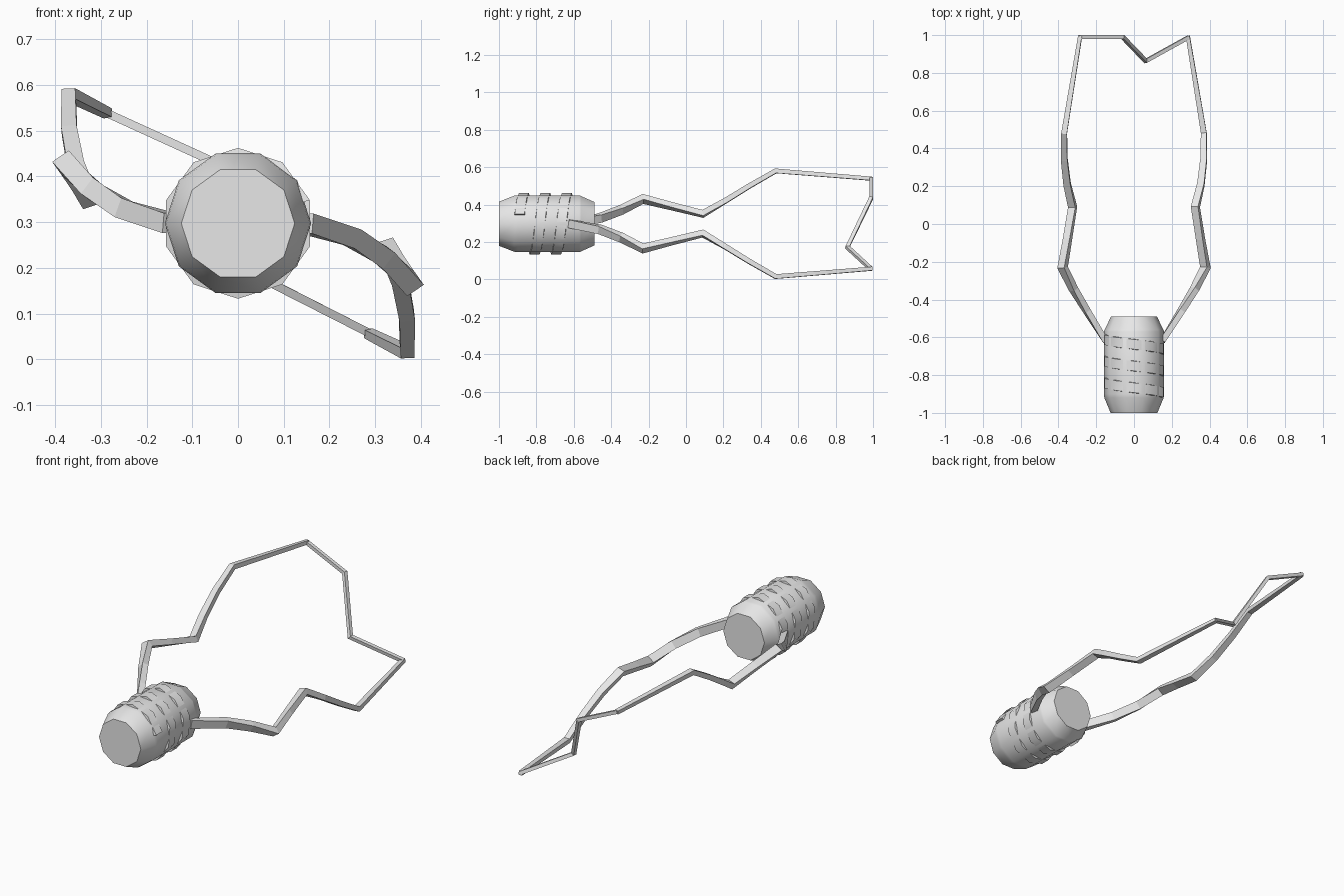
import bpy, bmesh, math
from mathutils import Vector

if "Cube" in bpy.data.objects:
    bpy.data.objects.remove(bpy.data.objects["Cube"])

CZ = 0.2975  # height of the long axis
grey = bpy.data.materials.new("light_grey")
grey.diffuse_color = (0.8, 0.8, 0.8, 1)
grey.use_nodes = True
grey.node_tree.nodes["Principled BSDF"].inputs["Base Color"].default_value = grey.diffuse_color


def finish(name, bm, smooth=None):
    bmesh.ops.recalc_face_normals(bm, faces=bm.faces)
    me = bpy.data.meshes.new(name)
    bm.to_mesh(me)
    bm.free()
    me.materials.append(grey)
    ob = bpy.data.objects.new(name, me)
    bpy.context.collection.objects.link(ob)
    if smooth:
        bpy.ops.object.select_all(action='DESELECT')
        ob.select_set(True)
        bpy.context.view_layer.objects.active = ob
        bpy.ops.object.shade_smooth_by_angle(angle=math.radians(smooth))
    return ob


def skin(bm, rings):
    """Join consecutive closed rings and cap both ends."""
    rings = [[bm.verts.new(p) for p in r] for r in rings]
    for a, b in zip(rings, rings[1:]):
        for i in range(len(a)):
            j = (i + 1) % len(a)
            bm.faces.new((a[i], a[j], b[j], b[i]))
    bm.faces.new(rings[0])
    bm.faces.new(rings[-1])


def polar(r, ang, y):
    return Vector((r * math.cos(ang), y, CZ + r * math.sin(ang)))


def mitred_bar(name, stations, turn=False):
    """Rectangular bar; stations are (point, width axis, width, depth)."""
    pts = [Vector(s[0]) for s in stations]
    rings = []
    for i, (p, axis, w, d) in enumerate(stations):
        t_in = (pts[max(i, 1)] - pts[max(i, 1) - 1]).normalized()
        k = min(i, len(pts) - 2)
        t_out = (pts[k + 1] - pts[k]).normalized()
        b = (t_in + t_out).normalized()
        u = Vector(axis)
        u = (u - t_in * u.dot(t_in)).normalized()
        v = t_in.cross(u)
        ring = []
        for su, sv in ((1, 1), (-1, 1), (-1, -1), (1, -1)):
            o = u * (su * w / 2) + v * (sv * d / 2)
            o -= t_in * (o.dot(b) / t_in.dot(b))
            q = pts[i] + o
            if turn:  # half turn about the long axis
                q = Vector((-q.x, q.y, 2 * CZ - q.z))
            ring.append(q)
        rings.append(ring)
    bm = bmesh.new()
    skin(bm, rings)
    return finish(name, bm)


# Ten-sided handle with tapered ends
STEP = math.tau / 10
profile = [(-1.0, 0.124), (-0.92, 0.157), (-0.90, 0.160),
           (-0.57, 0.160), (-0.56, 0.155), (-0.49, 0.122)]
bm = bmesh.new()
skin(bm, [[polar(r, i * STEP, y) for i in range(10)] for y, r in profile])
finish("handle", bm, 40)

# Spiral grip ridge wound around the handle
bm = bmesh.new()
rings = []
for k in range(27):
    a = (k + 0.5) * STEP
    y = -0.89 + 0.115 * k / 10
    rings.append([polar(r, a, y + dy) for r, dy in
                  ((0.14, -0.03), (0.165, -0.026), (0.165, 0.026), (0.14, 0.03))])
skin(bm, rings)
finish("grip_ridge", bm, 40)

# Bent side arms, one a half turn of the other
arm = [
    ((-0.150, -0.620, 0.298), (0, 0, 1), 0.044, 0.032),
    ((-0.250, -0.460, 0.328), (0.3, 0, 0.95), 0.044, 0.032),
    ((-0.320, -0.345, 0.372), (0.6, 0, 0.8), 0.044, 0.032),
    ((-0.378, -0.230, 0.430), (0.85, 0, 0.53), 0.044, 0.032),
    ((-0.352, -0.080, 0.392), (0.9, 0, 0.45), 0.040, 0.030),
    ((-0.325, 0.090, 0.350), (0.95, 0, 0.3), 0.040, 0.030),
    ((-0.354, 0.210, 0.420), (1, 0, 0.1), 0.037, 0.028),
    ((-0.369, 0.340, 0.500), (1, 0, 0.1), 0.034, 0.026),
    ((-0.370, 0.480, 0.580), (1, 0, 0.1), 0.030, 0.024),
    ((-0.285, 0.995, 0.538), (1, 0, 0.1), 0.020, 0.020),
]
mitred_bar("left_arm", arm)
mitred_bar("right_arm", arm, turn=True)

# Kinked crosspiece closing the far end
Y = (0, 1, 0)
mitred_bar("end_crosspiece", [
    ((-0.290, 0.990, 0.540), Y, 0.020, 0.018),
    ((-0.060, 0.990, 0.435), Y, 0.020, 0.018),
    ((0.062, 0.863, 0.172), Y, 0.020, 0.018),
    ((0.288, 0.988, 0.057), Y, 0.020, 0.018),
])
